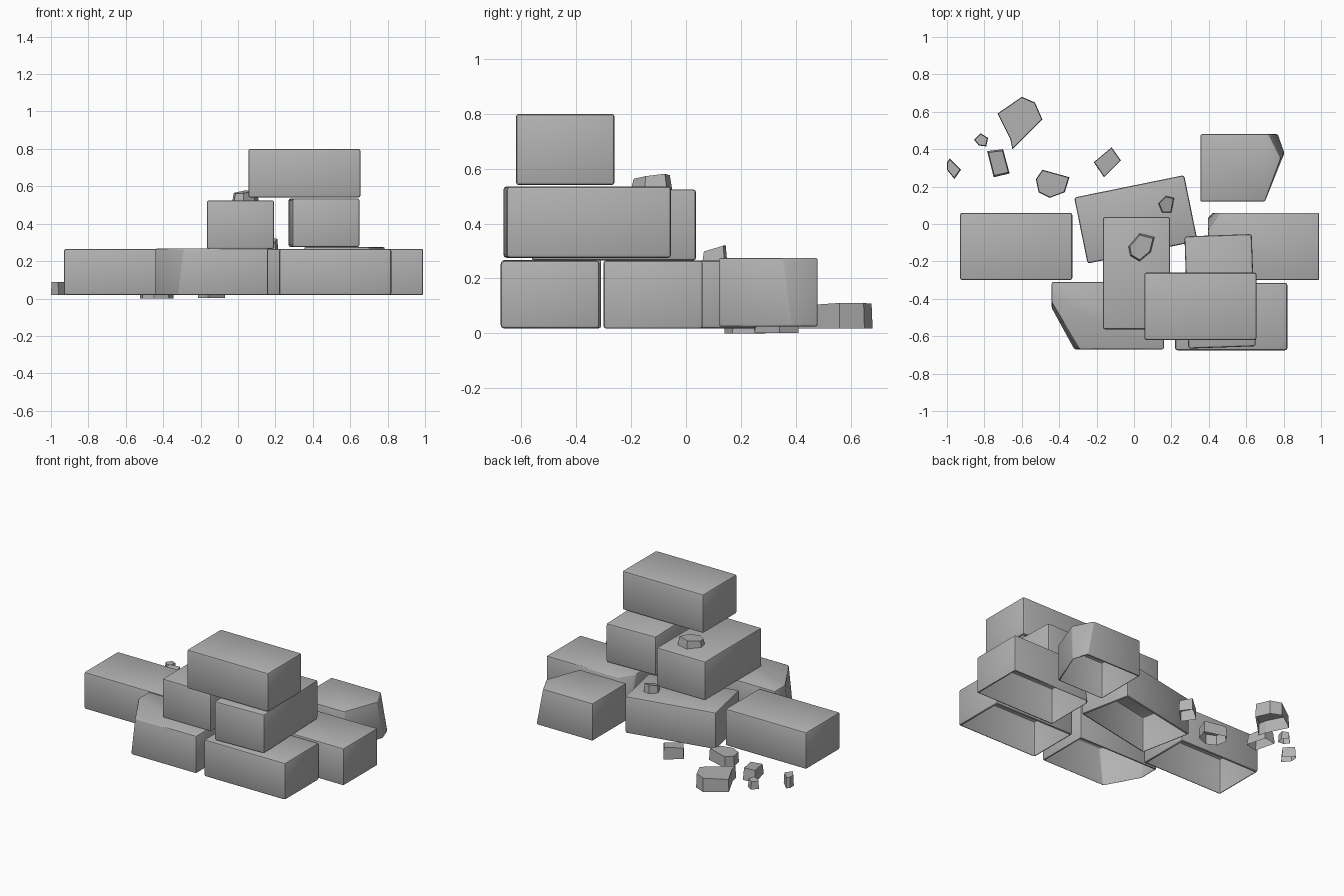
import bpy, bmesh, math
from mathutils import Matrix, Vector

cube = bpy.data.objects.get("Cube")
if cube:
    bpy.data.objects.remove(cube)

stone = bpy.data.materials.new("grey stone")
stone.use_nodes = True
STONE = (0.45, 0.45, 0.45, 1)
stone.diffuse_color = STONE
stone.node_tree.nodes["Principled BSDF"].inputs["Base Color"].default_value = STONE

LENGTH, DEPTH = 0.6, 0.36
GROUND = 0.018


def prism(name, base, top, z0, heights, bevel=0.0):
    """Hollow stone with an open underside, lofted from base outline to top outline."""
    bm = bmesh.new()
    low = [bm.verts.new((x, y, z0)) for x, y in base]
    high = [bm.verts.new((x, y, z)) for (x, y), z in zip(top, heights)]
    n = len(base)
    bm.faces.new(high)
    for i in range(n):
        j = (i + 1) % n
        bm.faces.new((low[i], low[j], high[j], high[i]))
    under = bm.faces.new(low[::-1])
    bmesh.ops.recalc_face_normals(bm, faces=bm.faces)
    if bevel:
        bmesh.ops.bevel(bm, geom=bm.edges[:], offset=bevel, segments=2,
                        profile=0.5, affect='EDGES', clamp_overlap=True)
        bm.faces.ensure_lookup_table()
        under = min((f for f in bm.faces if f.normal.z < -0.9),
                    key=lambda f: -f.calc_area())
    bmesh.ops.delete(bm, geom=[under], context='FACES')
    mesh = bpy.data.meshes.new(name)
    bm.to_mesh(mesh)
    bm.free()
    mesh.materials.append(stone)
    obj = bpy.data.objects.new(name, mesh)
    bpy.context.collection.objects.link(obj)
    if bevel:
        bpy.context.view_layer.objects.active = obj
        bpy.ops.object.select_all(action='DESELECT')
        obj.select_set(True)
        bpy.ops.object.shade_smooth_by_angle(angle=math.radians(40))
    return obj


def block(name, center, z0, z1, angle=0.0):
    """Whole rectangular block turned about its centre."""
    turn = Matrix.Rotation(math.radians(angle), 2)
    corners = [Vector((sx * LENGTH / 2, sy * DEPTH / 2))
               for sx, sy in ((-1, -1), (1, -1), (1, 1), (-1, 1))]
    outline = [tuple(turn @ c + Vector(center)) for c in corners]
    return prism(name, outline, outline, z0, [z1] * 4, 0.012)


def broken_block(name, base, top, z0, z1):
    return prism(name, base, top, z0, [z1] * len(top), 0.008)


def pebble(name, outline, z0, z1, tilt=(0, 0), shrink=0.88):
    """Small faceted chip with a slanted top."""
    mid = sum((Vector(p) for p in outline), Vector((0, 0))) / len(outline)
    top = [tuple(mid + (Vector(p) - mid) * shrink) for p in outline]
    heights = [z1 + Vector(tilt).dot(Vector(p) - mid) for p in top]
    return prism(name, outline, top, z0, heights)


# Bottom course
block("left_block", (-0.63, -0.12), GROUND, 0.265)
block("middle_block", (0.01, 0.025), GROUND, 0.265, 11.5)
block("front_right_block", (0.52, -0.495), GROUND, 0.265)
broken_block("chipped_right_block",
             [(0.395, -0.30), (0.99, -0.30), (0.99, 0.06), (0.42, 0.06), (0.395, 0.035)],
             [(0.395, -0.30), (0.99, -0.30), (0.99, 0.06), (0.46, 0.06), (0.395, -0.04)],
             GROUND, 0.265)
broken_block("front_left_broken_block",
             [(-0.32, -0.67), (0.16, -0.67), (0.16, -0.31), (-0.44, -0.31), (-0.44, -0.45)],
             [(-0.29, -0.67), (0.16, -0.67), (0.16, -0.31), (-0.44, -0.31), (-0.44, -0.42)],
             GROUND, 0.268)
broken_block("back_broken_block",
             [(0.355, 0.12), (0.70, 0.12), (0.805, 0.38), (0.77, 0.48), (0.355, 0.48)],
             [(0.355, 0.12), (0.70, 0.12), (0.785, 0.35), (0.72, 0.48), (0.355, 0.48)],
             0.025, 0.275)

# Upper courses
block("second_left_block", (0.013, -0.263), 0.265, 0.525, 90)
block("second_right_block", (0.46, -0.36), 0.275, 0.535, 92)
block("top_block", (0.355, -0.44), 0.54, 0.80)

# Loose chips on the ground
pebble("large_chip", [(-0.73, 0.59), (-0.66, 0.45), (-0.65, 0.40), (-0.49, 0.56),
                      (-0.53, 0.65), (-0.60, 0.68)], GROUND, 0.105, (0.05, 0.02), 0.97)
pebble("round_chip", [(-0.855, 0.45), (-0.83, 0.42), (-0.79, 0.415), (-0.78, 0.46),
                      (-0.82, 0.485)], GROUND, 0.07, (0.1, 0))
pebble("long_chip", [(-0.785, 0.39), (-0.75, 0.25), (-0.665, 0.27), (-0.70, 0.40)],
       GROUND, 0.09, (0, 0.1))
pebble("far_chip", [(-1.0, 0.33), (-1.0, 0.29), (-0.96, 0.24), (-0.925, 0.29),
                    (-0.985, 0.35)], GROUND, 0.088)
pebble("flat_chip", [(-0.525, 0.24), (-0.51, 0.17), (-0.45, 0.14), (-0.37, 0.17),
                     (-0.345, 0.25), (-0.49, 0.29)], 0.0, 0.07, (0.05, 0.05), 0.95)
pebble("near_chip", [(-0.215, 0.33), (-0.16, 0.25), (-0.07, 0.34), (-0.12, 0.41)],
       0.002, 0.075, (0, 0.08), 0.95)

# Chips resting on the blocks
pebble("middle_block_chip", [(0.13, 0.11), (0.15, 0.06), (0.20, 0.06), (0.215, 0.14),
                             (0.17, 0.15)], 0.262, 0.31, (0, 0.3))
pebble("upper_block_chip", [(-0.03, -0.12), (-0.02, -0.17), (0.03, -0.20), (0.09, -0.15),
                            (0.11, -0.07), (0.03, -0.05)], 0.523, 0.57, (0.1, 0.1))
